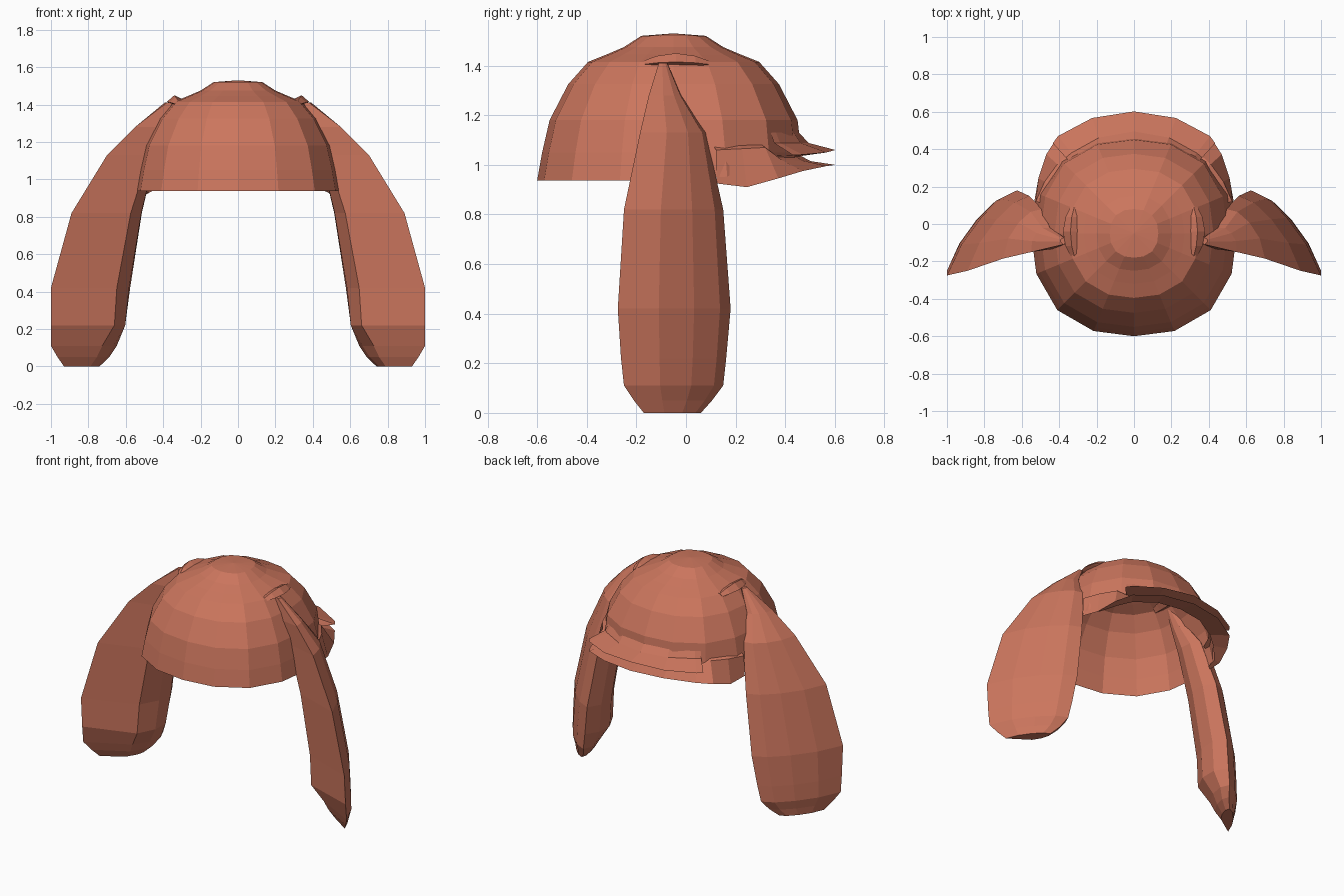
import bpy, math
from mathutils import Vector

cube = bpy.data.objects.get("Cube")
if cube:
    bpy.data.objects.remove(cube, do_unlink=True)

mat = bpy.data.materials.new("terracotta")
mat.use_nodes = True
colour = (0.60, 0.18, 0.11, 1)
mat.diffuse_color = colour
mat.node_tree.nodes["Principled BSDF"].inputs["Base Color"].default_value = colour

CENTRE_Y = -0.05


def polar(r, deg, z):
    """Point round the crown axis; zero degrees is the back."""
    a = math.radians(deg)
    return (r * math.sin(a), CENTRE_Y + r * math.cos(a), z)


def interp(table, x):
    for (x0, y0), (x1, y1) in zip(table, table[1:]):
        if x <= x1:
            return y0 + (y1 - y0) * max(0, (x - x0) / (x1 - x0))
    return table[-1][1]


def loft(name, rows, closed=False, caps=False):
    """Skin a list of equal-length rows of points."""
    n = len(rows[0])
    verts = [p for row in rows for p in row]
    faces = []
    for i in range(len(rows) - 1):
        for j in range(n if closed else n - 1):
            k = (j + 1) % n
            faces.append((i * n + j, i * n + k, (i + 1) * n + k, (i + 1) * n + j))
    if caps:
        faces.append(tuple(reversed(range(n))))
        faces.append(tuple(range(len(verts) - n, len(verts))))
    mesh = bpy.data.meshes.new(name)
    mesh.from_pydata(verts, [], faces)
    mesh.materials.append(mat)
    obj = bpy.data.objects.new(name, mesh)
    bpy.context.collection.objects.link(obj)
    bpy.ops.object.select_all(action='DESELECT')
    obj.select_set(True)
    bpy.context.view_layer.objects.active = obj
    bpy.ops.object.mode_set(mode='EDIT')
    bpy.ops.mesh.select_all(action='SELECT')
    bpy.ops.mesh.remove_doubles(threshold=0.0005)
    bpy.ops.mesh.normals_make_consistent(inside=False)
    bpy.ops.object.mode_set(mode='OBJECT')


# Crown: open, slightly squared dome with its rim raised at the back
profile = [(0.55, 0.937), (0.53, 1.05), (0.50, 1.18), (0.425, 1.325), (0.345, 1.415),
           (0.27, 1.445), (0.20, 1.475), (0.13, 1.52), (0, 1.53)]
rim_floor = [(0, 1.03), (45, 1.03), (72, 0.937)]
rows = []
for r, z in profile:
    row = []
    for i in range(16):
        deg = -180 + i * 22.5
        radius = min(r, 0.515) if abs(deg) < 60 else r
        radius *= 1 + 0.055 * math.sin(math.radians(2 * deg)) ** 2
        row.append(polar(radius, deg, max(z, interp(rim_floor, abs(deg)))))
    rows.append(row)
loft("crown", rows, closed=True)

# Back brim: two flared lips with an open groove between them
lip_radius = [(0, 0.652), (38, 0.66), (50, 0.625), (60, 0.59), (72, 0.56)]
lower_edge = [(0, 1.0), (20, 0.995), (38, 0.975), (60, 0.91), (72, 0.925)]
lower_root = [(0, 1.035), (38, 1.04), (48, 1.09), (72, 1.08)]
inner_radius = [(0, 0.515), (38, 0.53), (60, 0.555), (72, 0.55)]


def lip(name, angles, sections):
    loft(name, [[polar(r(abs(a)), a, z(abs(a))) for r, z in sections] for a in angles])


lip("upper_brim", [-42, -38, -20, 0, 20, 38, 42], [
    (lambda a: 0.505 + 0.0005 * a, lambda a: 1.13),
    (lambda a: 0.545, lambda a: 1.088),
    (lambda a: interp(lip_radius, a), lambda a: 1.06 - 0.0005 * a),
    (lambda a: 0.51, lambda a: 1.035)])
lip("lower_brim", [-72, -60, -48, -38, -20, 0, 20, 38, 48, 60, 72], [
    (lambda a: 0.515, lambda a: interp(lower_root, a)),
    (lambda a: 0.552, lambda a: interp(lower_root, a) - 0.02),
    (lambda a: interp(lip_radius, a), lambda a: interp(lower_edge, a)),
    (lambda a: interp(inner_radius, a), lambda a: interp(lower_edge, a) + 0.02)])

# Ear flaps: height, front-outer edge, back-inner edge, thickness
levels = [(0.0, (0.93, -0.17), (0.75, 0.06), 0.3),
          (0.05, (0.965, -0.21), (0.705, 0.105), 0.5),
          (0.11, (1.0, -0.25), (0.675, 0.15), 0.7),
          (0.22, (1.0, -0.262), (0.655, 0.162), 1.1),
          (0.42, (1.0, -0.275), (0.625, 0.18), 1.08),
          (0.82, (0.89, -0.25), (0.56, 0.15), 1.0),
          (1.13, (0.70, -0.185), (0.49, 0.08), 0.8),
          (1.28, (0.55, -0.15), (0.45, -0.02), 0.5),
          (1.41, (0.38, -0.11), (0.37, -0.075), 0.15)]
outer_side = [(0, 0), (0.3, 0.045), (0.6, 0.055), (0.85, 0.04), (1, 0)]
inner_side = [(0.94, -0.085), (0.78, -0.15), (0.55, -0.175)]

for side, label in ((1, "left"), (-1, "right")):
    rows = []
    for z, front, back, thick in levels:
        f, b = Vector(front), Vector(back)
        along = b - f
        out = Vector((along.y, -along.x)).normalized()
        row = []
        for u, w in outer_side + inner_side:
            # keep the outer side full down to the tip
            p = f + along * u + out * w * (thick if w < 0 else min(1, thick + 0.2))
            row.append((side * p.x, p.y, z))
        rows.append(row)
    loft(label + "_ear_flap", rows, closed=True, caps=True)

    # Small curved ridge over the top of each flap
    rows = []
    for t in (-1, -0.6, 0, 0.6, 1):
        y = -0.04 + 0.13 * t
        h = 1 - t * t
        rows.append([(side * (0.30 - 0.02 * h), y, 1.42),
                     (side * (0.32 + 0.02 * h), y, 1.42 + 0.03 * h),
                     (side * (0.34 + 0.04 * h), y, 1.405 + 0.01 * h),
                     (side * 0.32, y, 1.39)])
    loft(label + "_ridge", rows, closed=True, caps=True)
